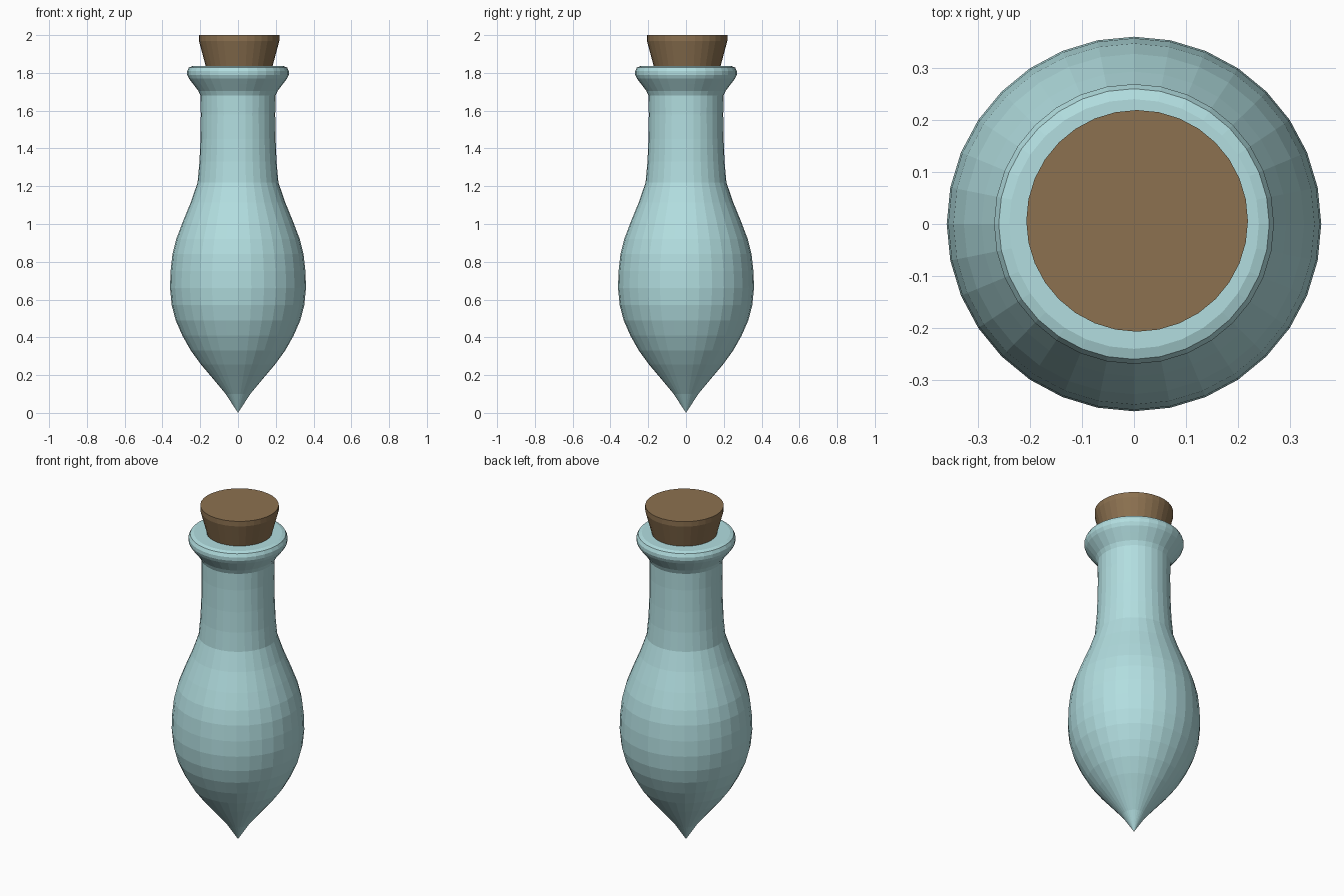
import bpy, bmesh, math

if "Cube" in bpy.data.objects:
    bpy.data.objects.remove(bpy.data.objects["Cube"])

SIDES = 32

def material(name, color):
    m = bpy.data.materials.new(name)
    m.diffuse_color = (*color, 1.0)
    m.use_nodes = True
    m.node_tree.nodes["Principled BSDF"].inputs["Base Color"].default_value = m.diffuse_color
    return m

def lathe(name, profile, mat, centre=(0, 0)):
    """Revolve (radius, height) points around a vertical axis; radius 0 closes to a point."""
    bm = bmesh.new()
    rings = []
    for r, z in profile:
        if r == 0:
            rings.append([bm.verts.new((0, 0, z))] * SIDES)
        else:
            rings.append([bm.verts.new((r * math.cos(2 * math.pi * i / SIDES),
                                        r * math.sin(2 * math.pi * i / SIDES), z))
                          for i in range(SIDES)])
    for a, b in zip(rings, rings[1:]):
        for i in range(SIDES):
            j = (i + 1) % SIDES
            bm.faces.new(list(dict.fromkeys((a[i], a[j], b[j], b[i]))))
    bmesh.ops.recalc_face_normals(bm, faces=bm.faces)
    mesh = bpy.data.meshes.new(name)
    bm.to_mesh(mesh)
    bm.free()
    mesh.materials.append(mat)
    obj = bpy.data.objects.new(name, mesh)
    obj.location = (*centre, 0)
    bpy.context.collection.objects.link(obj)
    return obj

glass = material("pale teal glass", (0.445, 0.73, 0.745))
cork = material("brown cork", (0.262, 0.165, 0.08))

# Pointed teardrop body, straight neck and rolled lip
lathe("bottle", [
    (0, 0), (0.065, 0.10), (0.14, 0.19), (0.195, 0.255), (0.25, 0.33),
    (0.295, 0.41), (0.33, 0.49), (0.351, 0.57), (0.36, 0.66), (0.357, 0.75),
    (0.347, 0.84), (0.327, 0.92), (0.293, 1.01), (0.25, 1.115), (0.214, 1.22),
    (0.204, 1.33), (0.199, 1.45), (0.197, 1.58), (0.199, 1.68), (0.21, 1.705),
    (0.237, 1.74), (0.26, 1.77), (0.269, 1.79), (0.269, 1.81), (0.26, 1.829),
    (0.24, 1.836), (0.17, 1.836), (0.15, 1.80), (0, 1.80)], glass)

# Tapered stopper, set very slightly off centre
lathe("cork_stopper", [
    (0, 1.81), (0.17, 1.81), (0.213, 1.97), (0.213, 2.0), (0, 2.0)],
    cork, (0.006, 0.006))
